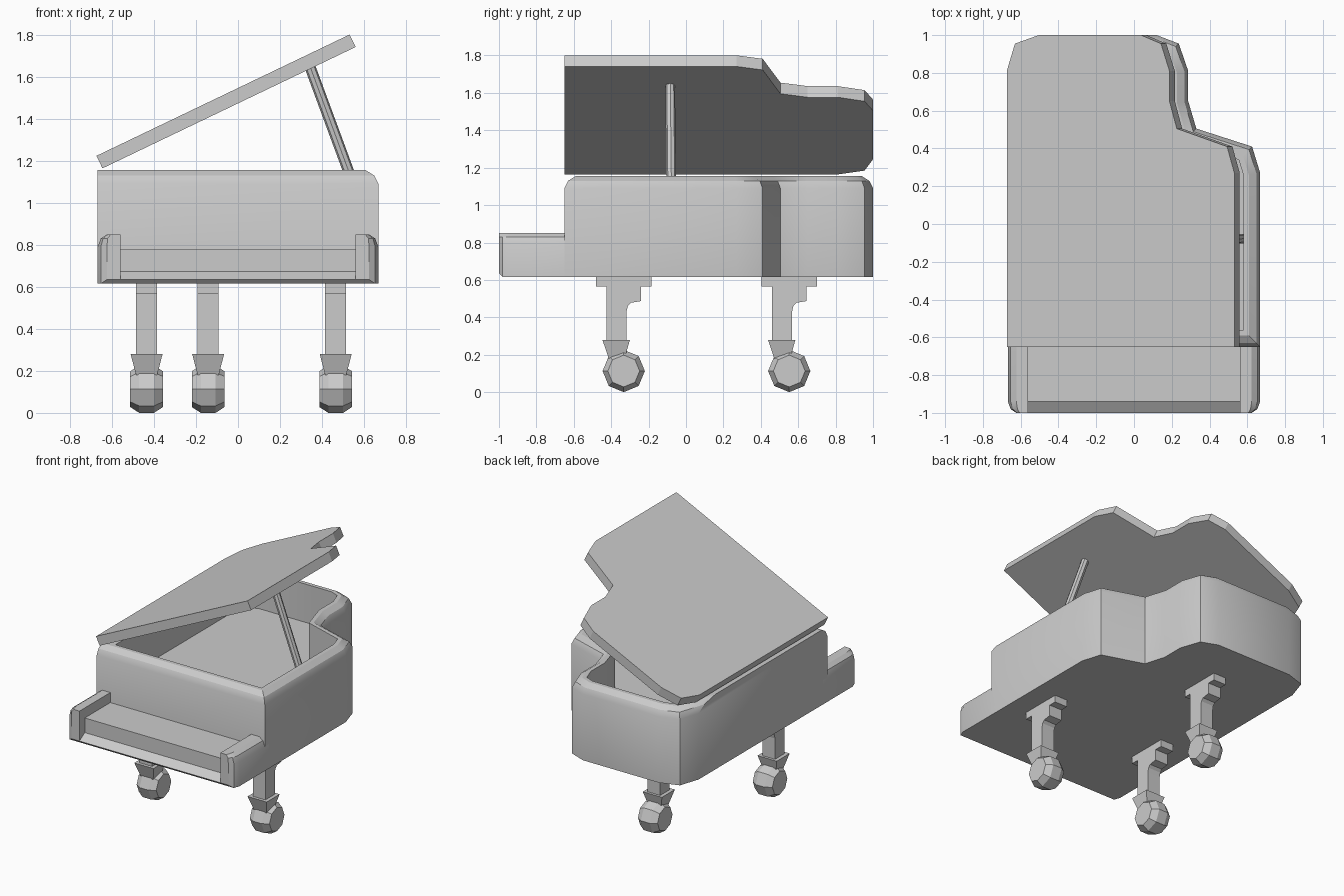
import bpy, bmesh
from math import cos, sin, pi, radians
from mathutils import Vector

if "Cube" in bpy.data.objects:
    bpy.data.objects.remove(bpy.data.objects["Cube"])


def loft(name, rings, smooth=None):
    """Skin equal-length closed rings and cap both ends."""
    bm = bmesh.new()
    vs = [[bm.verts.new(p) for p in r] for r in rings]
    n = len(vs[0])
    for a, b in zip(vs, vs[1:]):
        for i in range(n):
            j = (i + 1) % n
            bm.faces.new((a[i], a[j], b[j], b[i]))
    bm.faces.new(vs[0][::-1])
    bm.faces.new(vs[-1])
    bmesh.ops.recalc_face_normals(bm, faces=bm.faces)
    me = bpy.data.meshes.new(name)
    bm.to_mesh(me)
    bm.free()
    ob = bpy.data.objects.new(name, me)
    bpy.context.collection.objects.link(ob)
    if smooth:
        bpy.ops.object.select_all(action='DESELECT')
        ob.select_set(True)
        bpy.context.view_layer.objects.active = ob
        bpy.ops.object.shade_smooth_by_angle(angle=radians(smooth))
    return ob


def inset(pts, dist, last):
    """Offset a counter-clockwise outline inwards; the closing edge uses its own distance."""
    n = len(pts)
    out = []
    for i in range(n):
        p = Vector(pts[i])
        d0 = (p - Vector(pts[i - 1])).normalized()
        d1 = (Vector(pts[(i + 1) % n]) - p).normalized()
        n0, n1 = Vector((-d0.y, d0.x)), Vector((-d1.y, d1.x))
        a = last if i == 0 else dist
        b = last if i == n - 1 else dist
        det = n0.x * n1.y - n0.y * n1.x
        out.append((p.x + (a * n1.y - b * n0.y) / det,
                    p.y + (b * n0.x - a * n1.x) / det))
    return out


W = 0.668
# Case outline, counter-clockwise, closing along the straight hinge side
outline = [(-W, -.65), (W, -.65), (W, .27), (.625, .41), (.33, .505), (.287, .65),
           (.287, .81), (.237, .955), (.12, 1), (-.48, 1), (-.62, .955), (-W, .81)]

# Hollow case with a rounded rim (square along the hinge side)
levels = [(0, 0, .615), (0, 0, 1.09), (.02, 0, 1.13), (.06, 0, 1.155),
          (.088, .088, 1.155), (.088, .088, .88)]
loft("case", [[(x, y, z) for x, y in inset(outline, d, e)] for d, e, z in levels], 30)

# Open lid, hinged on the left
lid = loft("lid", [[(x + W, y, h) for x, y in outline] for h in (0, .066)])
lid.location = (-.645, 0, 1.164)
lid.rotation_euler.y = radians(-25.6)

# Prop stick
top, foot = Vector((.338, -.085, 1.66)), Vector((.574, -.078, 1.02))
bpy.ops.mesh.primitive_cylinder_add(vertices=8, radius=.026, depth=(top - foot).length,
                                    location=(top + foot) / 2)
prop = bpy.context.object
prop.name = "lid_prop"
prop.rotation_euler = (top - foot).to_track_quat('Z', 'Y').to_euler()

# Keyboard bed with front lip
bed = [(-.62, .615), (-.98, .615), (-1, .635), (-.94, .673), (-.94, .778), (-.62, .778)]
loft("keyboard_bed", [[(x, y, z) for y, z in bed] for x in (-.6, .6)])

# Cheek arms at both ends of the keyboard
for side, label in ((-1, "left"), (1, "right")):
    rings = []
    for y, pinch, low in ((-1, .045, .635), (-.98, .015, .615), (-.94, 0, .615), (-.6, 0, .615)):
        sec = [(.56, low), (W - pinch, low), (W - pinch, .79), (W - .015 - pinch * .7, .83),
               (W - .045 - pinch * .4, .85), (.56, .85)]
        rings.append([(side * x, y, z) for x, z in sec])
    loft(label + "_arm", rings, 30)

# Legs: bracketed post, flared socket and faceted wheel
post = [(-.147, .63), (-.147, .565), (-.092, .565), (-.092, .26), (.015, .26), (.015, .43),
        (.022, .46), (.038, .478), (.093, .487), (.093, .565), (.148, .565), (.148, .63)]
for label, lx, ly in (("front_left", -.435, -.333), ("front_right", .465, -.333),
                      ("rear", -.142, .552)):
    loft(label + "_leg", [[(lx + x, ly + y, z) for y, z in post] for x in (-.05, .05)])
    socket = []
    for hx, y0, y1, z in ((.076, -.114, .033, .28), (.05, -.08, .005, .18)):
        socket.append([(lx + a * hx, ly + y, z)
                       for a, y in ((-1, y0), (1, y0), (1, y1), (-1, y1))])
    loft(label + "_socket", socket)
    loft(label + "_wheel",
         [[(lx + x, ly + r * cos(k * pi / 4), .113 + r * sin(k * pi / 4)) for k in range(8)]
          for x, r in ((-.078, .085), (-.035, .113), (.035, .113), (.078, .085))])
